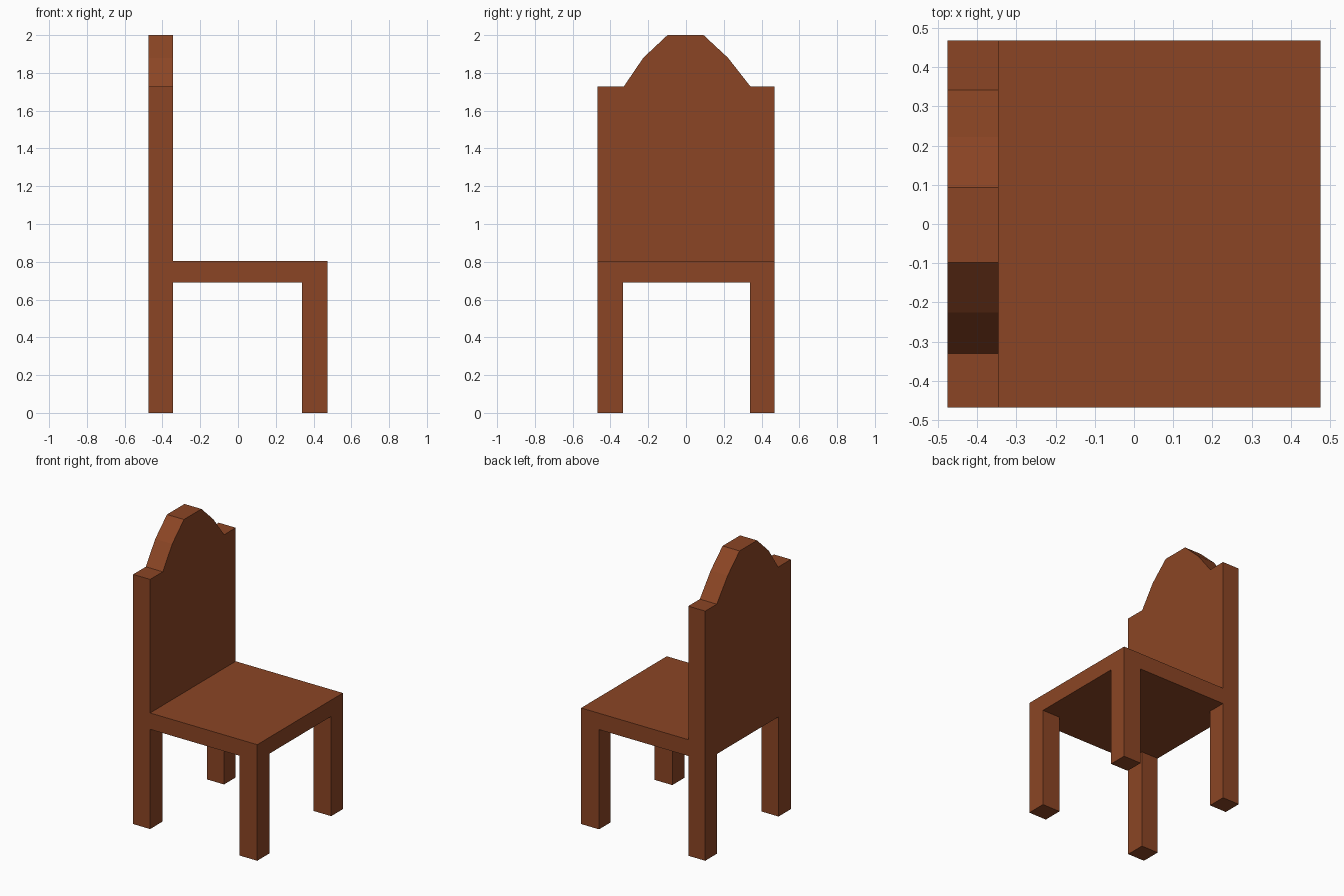
import bpy, bmesh
from mathutils import Vector

if "Cube" in bpy.data.objects:
    bpy.data.objects.remove(bpy.data.objects["Cube"])

wood = bpy.data.materials.new("brown_wood")
wood.diffuse_color = (0.26, 0.06, 0.018, 1)
wood.use_nodes = True
wood.node_tree.nodes["Principled BSDF"].inputs["Base Color"].default_value = wood.diffuse_color

SEAT_LOW, SEAT_TOP = 0.69, 0.803
FRONT, REAR, BACK_FACE = 0.475, -0.475, -0.345


def finish(name, bm):
    bmesh.ops.recalc_face_normals(bm, faces=bm.faces)
    mesh = bpy.data.meshes.new(name)
    bm.to_mesh(mesh)
    bm.free()
    mesh.materials.append(wood)
    obj = bpy.data.objects.new(name, mesh)
    bpy.context.collection.objects.link(obj)
    return obj


def box(name, lo, hi):
    lo, hi = Vector(lo), Vector(hi)
    bm = bmesh.new()
    bmesh.ops.create_cube(bm, size=1)
    bmesh.ops.scale(bm, vec=hi - lo, verts=bm.verts)
    bmesh.ops.translate(bm, vec=(lo + hi) / 2, verts=bm.verts)
    return finish(name, bm)


def extruded_profile(name, outline, x0, x1):
    bm = bmesh.new()
    face = bm.faces.new([bm.verts.new((x0, y, z)) for y, z in outline])
    result = bmesh.ops.extrude_face_region(bm, geom=[face], use_keep_orig=True)
    moved = [v for v in result["geom"] if isinstance(v, bmesh.types.BMVert)]
    bmesh.ops.translate(bm, vec=(x1 - x0, 0, 0), verts=moved)
    return finish(name, bm)


# Tall back panel with faceted crest and its two rear legs in one board
back_outline = [
    (-0.468, 0), (-0.333, 0), (-0.333, SEAT_LOW), (0.34, SEAT_LOW),
    (0.34, 0), (0.468, 0), (0.468, 1.727), (0.342, 1.727),
    (0.222, 1.88), (0.093, 2.0), (-0.098, 2.0), (-0.226, 1.88),
    (-0.33, 1.727), (-0.468, 1.727),
]
extruded_profile("backrest_with_rear_legs", back_outline, REAR, BACK_FACE)

# Seat slab
box("seat", (BACK_FACE, -0.468, SEAT_LOW), (FRONT, 0.468, SEAT_TOP))

# Front legs
for name, y0, y1 in (("front_leg_a", -0.468, -0.333), ("front_leg_b", 0.34, 0.468)):
    box(name, (0.338, y0, 0), (FRONT, y1, SEAT_LOW))
